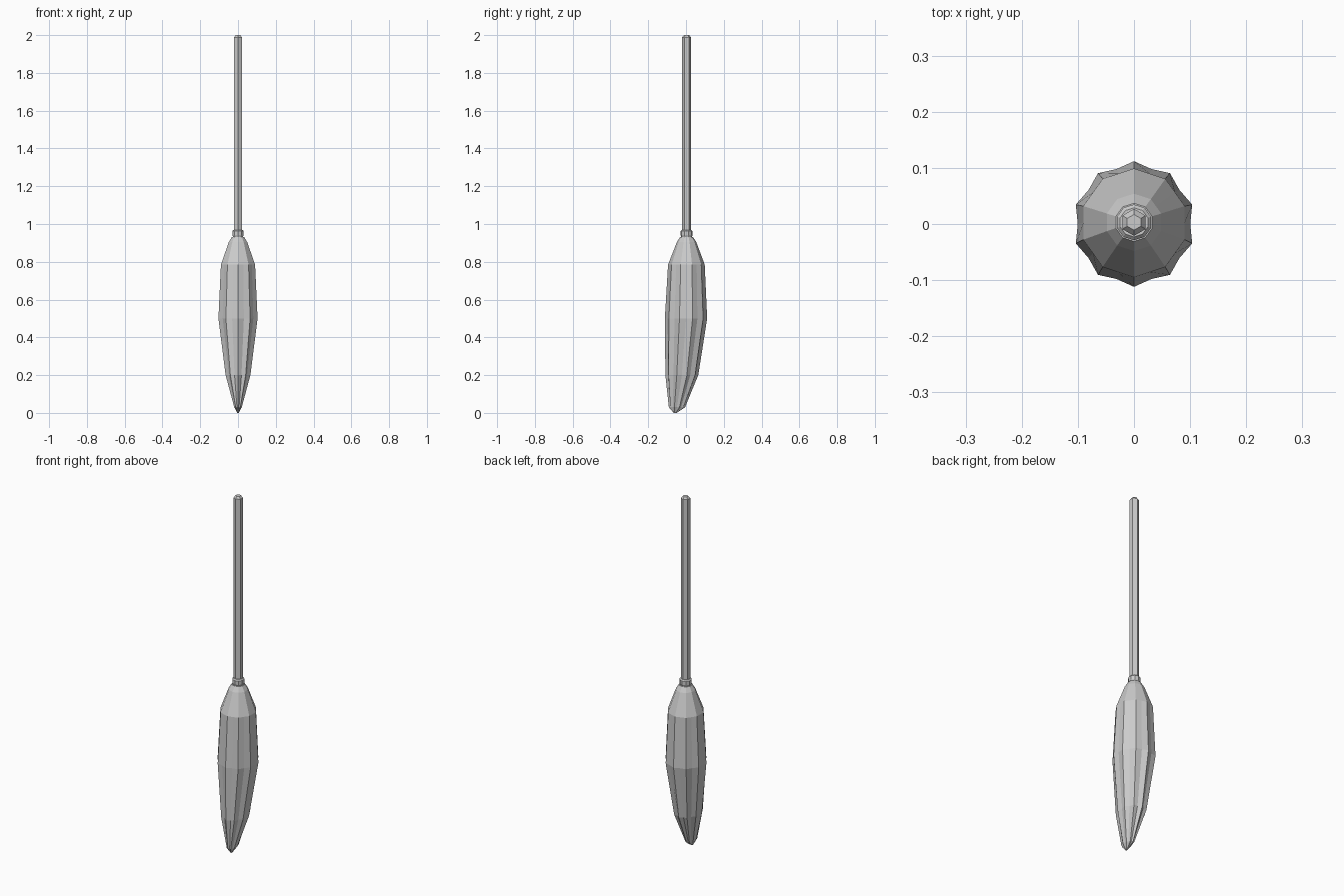
import bpy, bmesh
from math import sin, cos, pi

cube = bpy.data.objects.get("Cube")
if cube:
    bpy.data.objects.remove(cube, do_unlink=True)

grey = bpy.data.materials.new("plain grey")
grey.use_nodes = True
colour = (0.6, 0.6, 0.6, 1)
grey.diffuse_color = colour
grey.node_tree.nodes["Principled BSDF"].inputs["Base Color"].default_value = colour


def loft(name, rings, sides):
    """Bridge rings of (z, centre y, x radius, y radius, valley ratio), bottom up.
    A valley ratio below one pulls every second point inwards."""
    bm = bmesh.new()
    loops = []
    for z, cy, rx, ry, valley in rings:
        loop = []
        for i in range(sides):
            a = 2 * pi * i / sides
            k = valley if i % 2 else 1
            loop.append(bm.verts.new((k * rx * sin(a), cy + k * ry * cos(a), z)))
        loops.append(loop)
    for low, high in zip(loops, loops[1:]):
        for i in range(sides):
            j = (i + 1) % sides
            bm.faces.new((low[i], low[j], high[j], high[i]))
    bm.faces.new(loops[0])
    bm.faces.new(loops[-1])
    bmesh.ops.recalc_face_normals(bm, faces=bm.faces)
    mesh = bpy.data.meshes.new(name)
    bm.to_mesh(mesh)
    bm.free()
    mesh.materials.append(grey)
    obj = bpy.data.objects.new(name, mesh)
    bpy.context.collection.objects.link(obj)
    return obj


AXIS = 0.003            # the handle sits slightly behind the centre
FLAT = cos(pi / 10)     # valley ratio that leaves a plain ten-sided ring

# Six-sided handle with a chamfered end
loft("handle", [(z, AXIS, r, r, 1) for z, r in
                ((0.92, 0.024), (1.988, 0.024), (2.0, 0.014))], 6)

# Ten-sided collar
loft("collar", [(z, AXIS, r, r, 1) for z, r in
                ((0.91, 0.029), (0.935, 0.029), (0.94, 0.032),
                 (0.962, 0.032), (0.968, 0.026))], 10)

# Pleated bristle head, its tip swept towards the front
loft("bristle_head", [
    (0.0, -0.057, 0.004, 0.008, 0.9),
    (0.03, -0.048, 0.021, 0.043, 0.85),
    (0.2, -0.022, 0.069, 0.087, 0.86),
    (0.5, 0.0, 0.109, 0.112, 0.92),
    (0.785, 0.002, 0.095, 0.097, FLAT),
    (0.905, AXIS, 0.051, 0.051, FLAT),
    (0.932, AXIS, 0.034, 0.034, FLAT),
], 20)
